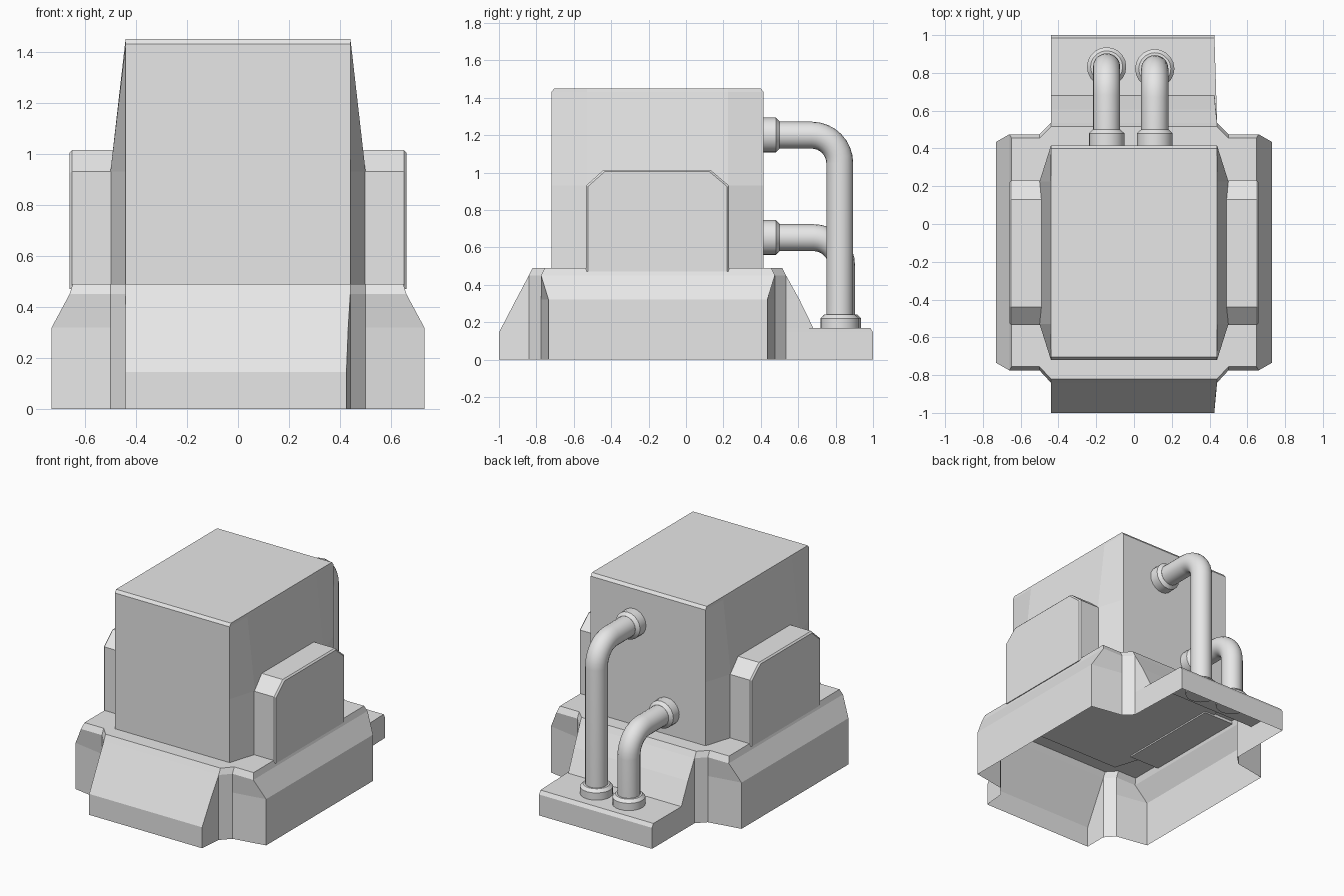
import bpy, bmesh, math

old = bpy.data.objects.get("Cube")
if old:
    bpy.data.objects.remove(old, do_unlink=True)

grey = bpy.data.materials.new("plain_grey")
grey.use_nodes = True
grey.diffuse_color = (0.8, 0.8, 0.8, 1)
grey.node_tree.nodes["Principled BSDF"].inputs["Base Color"].default_value = (0.8, 0.8, 0.8, 1)


def loft(name, rings, cap_start=True, cap_end=True, smooth=False):
    """Skin a list of equally long closed rings of points."""
    bm = bmesh.new()
    rows = [[bm.verts.new(p) for p in ring] for ring in rings]
    n = len(rows[0])
    for a, b in zip(rows, rows[1:]):
        for i in range(n):
            j = (i + 1) % n
            bm.faces.new((a[i], a[j], b[j], b[i]))
    if cap_start:
        bm.faces.new(rows[0][::-1])
    if cap_end:
        bm.faces.new(rows[-1])
    bmesh.ops.remove_doubles(bm, verts=bm.verts[:], dist=0.0005)
    bmesh.ops.recalc_face_normals(bm, faces=bm.faces[:])
    mesh = bpy.data.meshes.new(name)
    bm.to_mesh(mesh)
    bm.free()
    mesh.materials.append(grey)
    ob = bpy.data.objects.new(name, mesh)
    bpy.context.collection.objects.link(ob)
    if smooth:
        bpy.ops.object.select_all(action='DESELECT')
        ob.select_set(True)
        bpy.context.view_layer.objects.active = ob
        bpy.ops.object.shade_smooth_by_angle(angle=math.radians(35))
    return ob


# Flared base: open underneath, front ramp, rear ledge and side wings
def base_ring(z, front, back, nose_x, wing_x, wing_in, lip):
    y0, y1 = -0.84 + lip, 0.535 - lip      # central block ends
    w0, w1 = -0.775 + lip, 0.475 - lip     # wing ends
    half = [(nose_x, front), (0.44, y0), (0.5, w0), (wing_x, w0 + wing_in),
            (wing_x, w1 - wing_in), (0.5, w1), (0.44, y1), (nose_x, back)]
    other = [(-x if abs(x) != nose_x else -0.44, y) for x, y in reversed(half)]
    return [(x, y, z) for x, y in half + other]


loft("base", [
    base_ring(0, -1, 1, 0.425, 0.73, 0.04, 0),
    base_ring(0.145, -1, 1, 0.425, 0.73, 0.04, 0),
    base_ring(0.17, -0.987, 0.985, 0.426, 0.73, 0.04, 0),
    base_ring(0.17, -0.987, 0.68, 0.426, 0.73, 0.04, 0),
    base_ring(0.32, -0.909, 0.607, 0.432, 0.73, 0.04, 0),
    base_ring(0.45, -0.84, 0.535, 0.44, 0.66, 0, 0),
    base_ring(0.49, -0.82, 0.515, 0.44, 0.648, 0, 0.02),
], cap_start=False)


# Tower: bulging sides below, plain rectangle at the top
def tower_ring(z, bulge, inset=0):
    y0, y1 = -0.72 + inset, 0.415 - inset
    half = [(0.44, y0), (bulge, -0.53), (bulge, 0.225), (0.44, y1)]
    return [(x, y, z) for x, y in half + [(-x, y) for x, y in reversed(half)]]


loft("tower", [tower_ring(0.48, 0.5), tower_ring(0.93, 0.5),
               tower_ring(1.43, 0.443), tower_ring(1.45, 0.44, 0.015)])

# Side panels with clipped upper corners and a fine outer bevel
def panel_ring(x, e):
    outline = [(-0.535 + e, 0.47), (-0.535 + e, 0.93 - e / 2), (-0.44 + e / 2, 1.015 - e),
               (0.13 - e / 2, 1.015 - e), (0.23 - e, 0.93 - e / 2), (0.23 - e, 0.47)]
    return [(x, y, z) for y, z in outline]


for side, name in ((1, "left_panel"), (-1, "right_panel")):
    loft(name, [panel_ring(side * x, e) for x, e in ((0.42, 0), (0.65, 0), (0.66, 0.01))])


# Pipes: round sections swept in a plane of constant x
def sweep(name, x, path, sides=20):
    rings = []
    for y, z, ang, r in path:
        ring = []
        for i in range(sides):
            t = 2 * math.pi * i / sides
            s = r * math.sin(t)
            ring.append((x + r * math.cos(t), y - s * math.sin(ang), z + s * math.cos(ang)))
        rings.append(ring)
    loft(name, rings, smooth=True)


BEND, RADIUS, DOWN = 0.15, 0.072, -math.pi / 2
for name, x, drop_y, z in (("tall_pipe", 0.11, 0.822, 1.2), ("short_pipe", -0.145, 0.832, 0.652)):
    path = [(0.4, z, 0, RADIUS)]
    for k in range(9):
        a = k / 8 * math.pi / 2
        path.append((drop_y - BEND + BEND * math.sin(a), z - BEND + BEND * math.cos(a), -a, RADIUS))
    path.append((drop_y, 0.15, DOWN, RADIUS))
    sweep(name, x, path)
    sweep(name + "_wall_collar", x, [(0.4, z, 0, 0.094), (0.48, z, 0, 0.094), (0.5, z, 0, 0.073)])
    sweep(name + "_floor_collar", x, [(drop_y, 0.24, DOWN, 0.085), (drop_y, 0.22, DOWN, 0.104),
                                      (drop_y, 0.15, DOWN, 0.104)])
